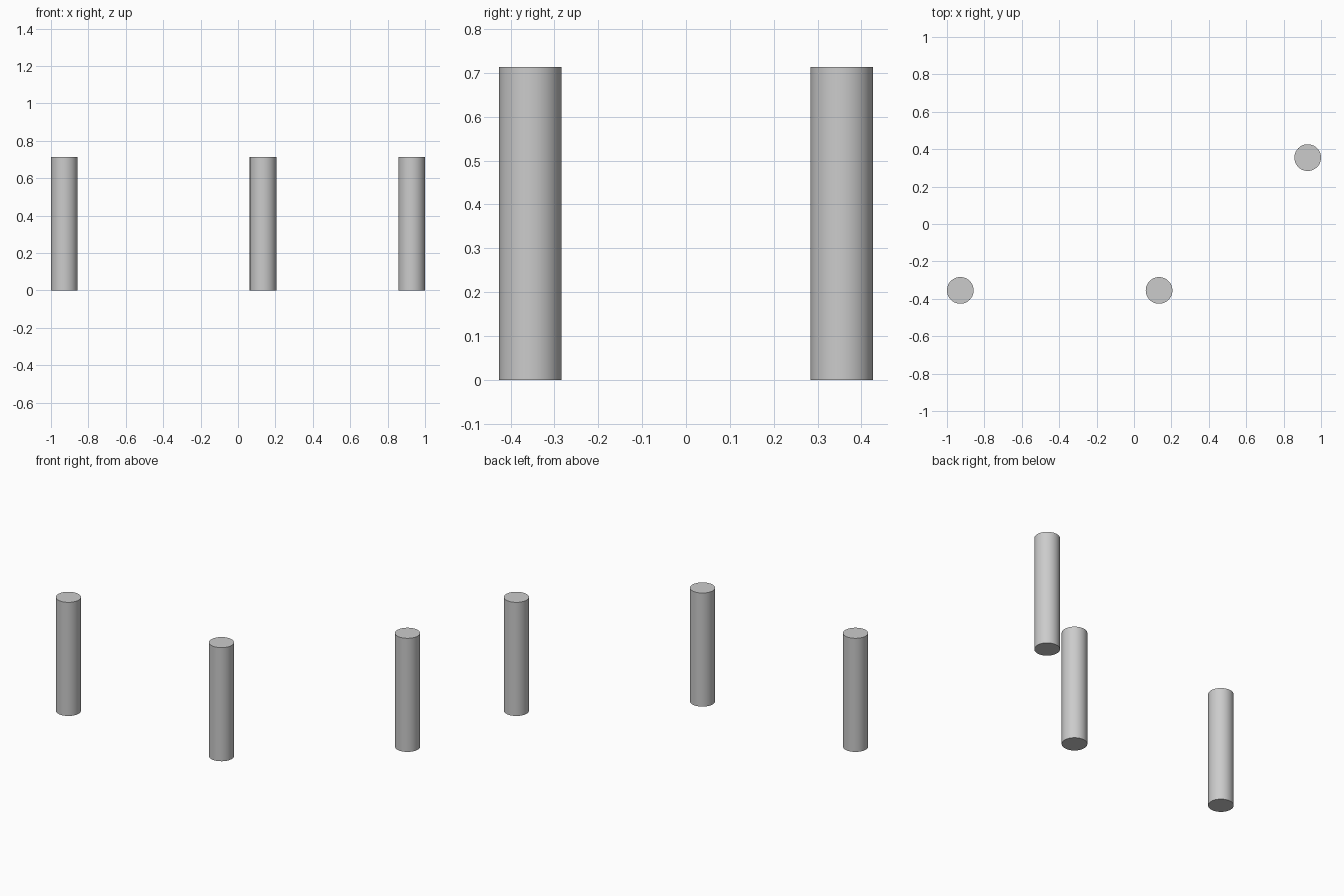
import bpy
import math

if "Cube" in bpy.data.objects:
    bpy.data.objects.remove(bpy.data.objects["Cube"])

RADIUS = 0.0713
HEIGHT = 0.713


def post(name, x, y):
    """Upright round post standing on the ground."""
    bpy.ops.mesh.primitive_cylinder_add(
        vertices=48, radius=RADIUS, depth=HEIGHT, location=(x, y, HEIGHT / 2))
    obj = bpy.context.object
    obj.name = name
    bpy.ops.object.shade_smooth_by_angle(angle=math.radians(30))


# Two front posts and one back post
post("front_left_post", -0.9287, -0.355)
post("front_middle_post", 0.134, -0.355)
post("back_right_post", 0.9287, 0.355)
